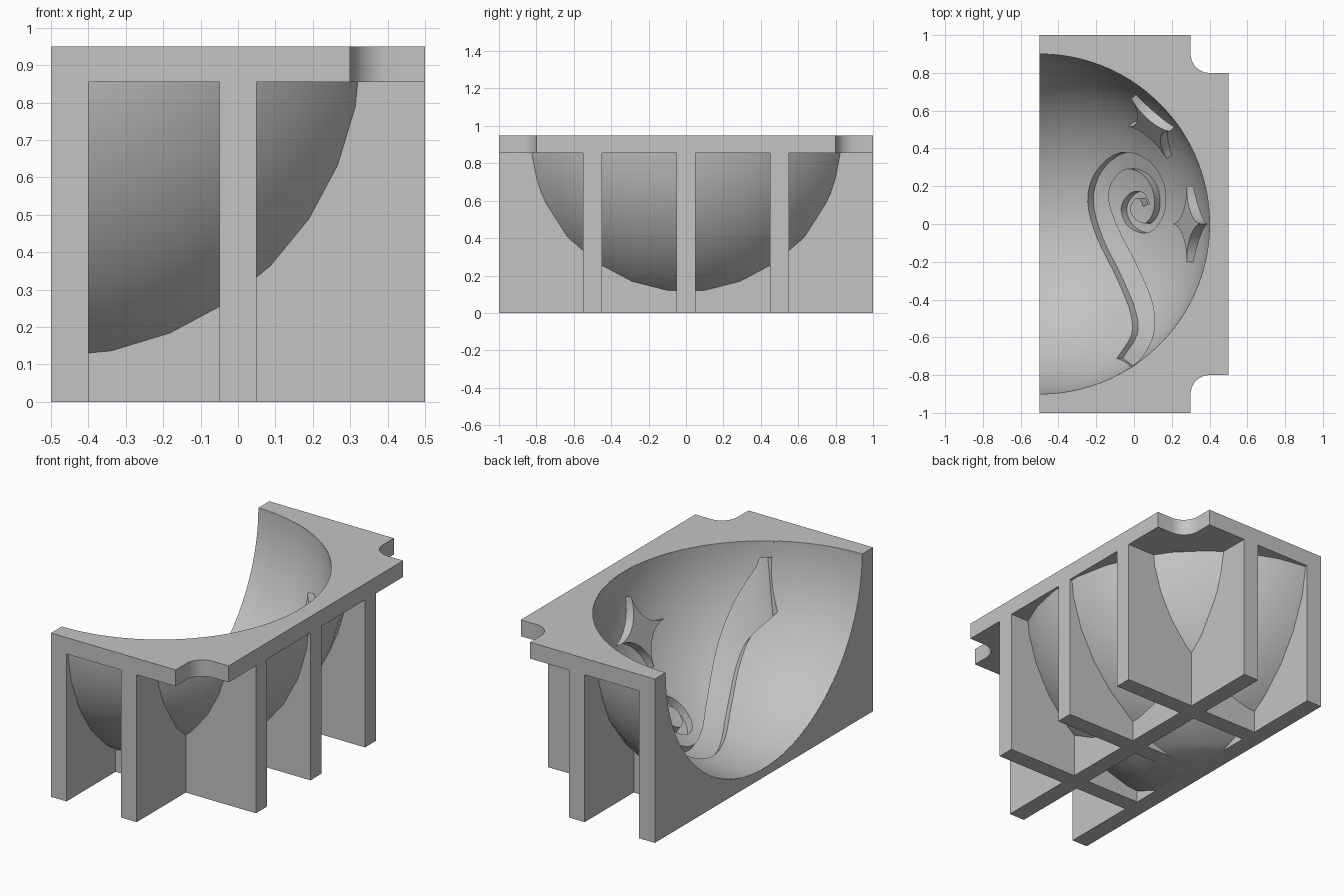
import bpy, bmesh, math
from mathutils import Vector

if "Cube" in bpy.data.objects:
    bpy.data.objects.remove(bpy.data.objects["Cube"])

TOP = 0.95                       # height of the upper face
UNDER = 0.855                    # underside of the top plate
C = Vector((-0.5, 0, TOP))       # centre of the bowl

grey = bpy.data.materials.new("plain_grey")
grey.diffuse_color = (0.55, 0.55, 0.55, 1)
grey.use_nodes = True
grey.node_tree.nodes["Principled BSDF"].inputs["Base Color"].default_value = grey.diffuse_color


def finish(name, bm):
    bmesh.ops.recalc_face_normals(bm, faces=bm.faces)
    me = bpy.data.meshes.new(name)
    bm.to_mesh(me)
    bm.free()
    me.materials.append(grey)
    ob = bpy.data.objects.new(name, me)
    bpy.context.collection.objects.link(ob)
    return ob


def loft_bm(loops):
    """Skin a list of equal closed loops, capping the ends."""
    bm = bmesh.new()
    vs = [[bm.verts.new(p) for p in lp] for lp in loops]
    n = len(loops[0])
    for a, b in zip(vs, vs[1:]):
        for i in range(n):
            j = (i + 1) % n
            bm.faces.new((a[i], a[j], b[j], b[i]))
    bm.faces.new(vs[0])
    bm.faces.new(vs[-1][::-1])
    return bm


def loft(name, loops):
    return finish(name, loft_bm(loops))


def ball_bm(r, seg, rings, turn=0.0):
    """Sphere with its axis along y and a tiny flat at each pole."""
    loops = []
    for i in range(rings):
        p = math.pi * (i + 0.5) / rings
        loops.append([C + Vector((r * math.sin(p) * math.cos(t), -r * math.cos(p),
                                  r * math.sin(p) * math.sin(t)))
                      for t in (2 * math.pi * (k + turn) / seg for k in range(seg))])
    return loft_bm(loops)


def trim(bm, co, no):
    """Cut away everything on the normal side and close the cut."""
    bmesh.ops.bisect_plane(bm, geom=bm.verts[:] + bm.edges[:] + bm.faces[:], dist=1e-5,
                           plane_co=co, plane_no=no, clear_outer=True)
    bmesh.ops.holes_fill(bm, edges=[e for e in bm.edges if e.is_boundary], sides=0)


def cut(ob, cutter):
    """Subtract the cutter, keeping the first solver result that is sound."""
    dims, count = ob.dimensions.copy(), len(ob.data.polygons)
    for solver in ('MANIFOLD', 'EXACT'):
        m = ob.modifiers.new("cut", 'BOOLEAN')
        m.operation, m.object, m.solver = 'DIFFERENCE', cutter, solver
        dg = bpy.context.evaluated_depsgraph_get()
        me = bpy.data.meshes.new_from_object(ob.evaluated_get(dg))
        ob.modifiers.clear()
        if len(me.polygons) > 50 and len(me.polygons) != count:
            size = [max(v.co[k] for v in me.vertices) - min(v.co[k] for v in me.vertices)
                    for k in range(3)]
            if all(s > 0.8 * d for s, d in zip(size, dims)):
                ob.data = me
                break
    bpy.data.objects.remove(cutter)


def arc(r, a0, a1, n=64):
    """Points of a circle about the origin, angle 0 pointing down."""
    return [(r * math.sin(a0 + (a1 - a0) * k / n), -r * math.cos(a0 + (a1 - a0) * k / n))
            for k in range(n + 1)]


# Top plate with rounded notches and a half-round opening
half = [(0.5, 0.8)]
half += [(0.4 + 0.1 * math.cos(a), 0.9 + 0.1 * math.sin(a))
         for a in (-math.pi / 2 - math.pi / 2 * k / 12 for k in range(13))]
half += [(0.3, 1.0), (-0.5, 1.0)]
loops = []
for z, r in ((UNDER, 0.896), (TOP, 0.901)):
    hole = [(-0.5 - b, a) for a, b in arc(r, math.pi / 2, -math.pi / 2)]
    hole = [(-0.5 + math.sqrt(max(0, r * r - y * y)), y) for _, y in hole]
    outline = half + hole + [(x, -y) for x, y in reversed(half)]
    loops.append([(x, y, z) for x, y in outline])
loft("top_plate", loops)

# Long ribs running front to back, hollowed to follow the bowl
for x0, x1, ball_r in ((-0.5, -0.4, 0.901), (-0.05, 0.05, 0.96)):
    loops = []
    for x in (x0, x1):
        r = math.sqrt(ball_r ** 2 - (x + 0.5) ** 2)
        a = math.acos(0.05 / r)
        pr = [(y, TOP + z) for y, z in arc(r, -a, a)]
        pr += [(1, 0.9), (1, 0), (-1, 0), (-1, 0.9)]
        loops.append([(x, y, z) for y, z in pr])
    loft("long_rib", loops)

# Cross ribs
for y0 in (-0.5, 0, 0.5):
    loops = []
    for y in (y0 - 0.05, y0 + 0.05):
        r = math.sqrt(0.96 ** 2 - y * y)
        pr = [(x - 0.5, max(0.01, TOP + z))
              for x, z in arc(r, math.asin(0.05 / r), math.acos(0.05 / r))]
        pr += [(0.5, 0.9), (0.5, 0), (-0.45, 0)]
        loops.append([(x, y, z) for x, z in pr])
    loft("cross_rib", loops)

# Bowl shell: faceted outside, smooth inside
bm = ball_bm(1.0, 32, 16)
trim(bm, (-0.499, 0, 0), (-1, 0, 0))
trim(bm, (0, 0, 0.949), (0, 0, 1))
trim(bm, (0, 0, 0), (0, 0, -1))
shell = finish("bowl_shell", bm)
bpy.context.view_layer.update()
cut(shell, finish("cavity", ball_bm(0.9, 128, 64, 0.5)))

# Curled groove: x, y, half width along the centre line
path = [Vector(p) for p in (
    (-.05, -.74, .05), (.04, -.6, .055), (.04, -.45, .062), (-.04, -.25, .062),
    (-.14, -.05, .06), (-.19, .12, .055), (-.16, .25, .05), (-.06, .335, .045),
    (.06, .3, .038), (.13, .19, .032), (.13, .06, .028), (.07, -.02, .026),
    (-.01, .005, .026), (-.045, .08, .024), (-.01, .145, .02),
    (.04, .15, .018), (.065, .1, .018))]
pts = []
for i in range(len(path) - 1):
    a, b, c, d = (path[min(max(i + k, 0), len(path) - 1)] for k in (-1, 0, 1, 2))
    for t in (0, 0.25, 0.5, 0.75):
        pts.append(0.5 * (2 * b + (c - a) * t + (2 * a - 5 * b + 4 * c - d) * t * t
                          + (3 * b - a - 3 * c + d) * t ** 3))
pts.append(path[-1])
DIR = Vector((0.6, 0, -0.8))


def on_bowl(x, y):
    return Vector((x, y, TOP - math.sqrt(max(0.0, 0.81 - (x + 0.5) ** 2 - y * y))))


loops = []
for i, p in enumerate(pts):
    t = pts[min(i + 1, len(pts) - 1)] - pts[max(i - 1, 0)]
    n = Vector((-t.y, t.x)).normalized() * p.z
    left, right = on_bowl(p.x + n.x, p.y + n.y), on_bowl(p.x - n.x, p.y - n.y)
    loops.append([left - DIR * 0.06, left + DIR * 0.05,
                  right + DIR * 0.05, right - DIR * 0.06])
cut(shell, loft("curl_cutter", loops))


# Raised four-pointed stars with hollow sides
def star(az, polar, roll, size=0.2, steps=8):
    az, polar, roll = (math.radians(v) for v in (az, polar, roll))
    out = Vector((math.sin(polar) * math.cos(az), math.sin(polar) * math.sin(az),
                  -math.cos(polar)))
    side = Vector((-math.sin(az), math.cos(az), 0))
    up = side.cross(out)
    if up.z < 0:
        up = -up
    u = side * math.cos(roll) + up * math.sin(roll)
    v = up * math.cos(roll) - side * math.sin(roll)
    outline = []
    for q in range(4):
        c, s = round(math.cos(q * math.pi / 2)), round(math.sin(q * math.pi / 2))
        for k in range(steps):
            t = math.pi / 2 * k / steps
            a, b = size * (1 - math.sin(t)), size * (1 - math.cos(t))
            outline.append((a * c - b * s, a * s + b * c))
    loft("star", [[C + out * d + u * a + v * b for a, b in outline]
                  for d in (0.84, 0.91)])


star(0, 68, 0)
star(41, 66, 24)

# Smooth curved faces, crisp edges
for ob in bpy.context.collection.objects:
    ob.select_set(True)
    bpy.context.view_layer.objects.active = ob
bpy.ops.object.shade_smooth_by_angle(angle=math.radians(30))
